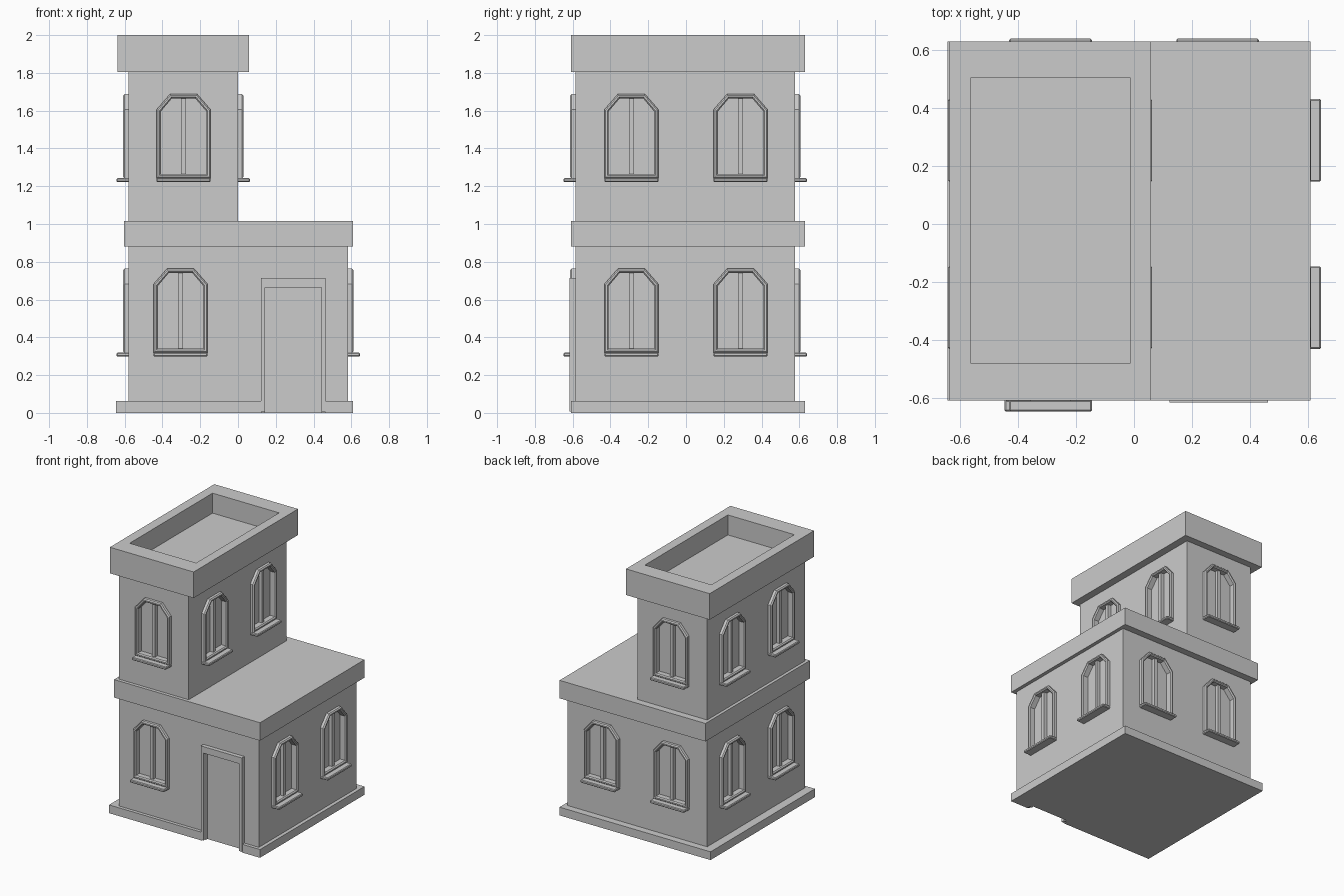
import bpy, bmesh
from math import radians
from mathutils import Matrix, Vector

if "Cube" in bpy.data.objects:
    bpy.data.objects.remove(bpy.data.objects["Cube"])


def finish(name, bm):
    bmesh.ops.recalc_face_normals(bm, faces=bm.faces)
    mesh = bpy.data.meshes.new(name)
    bm.to_mesh(mesh)
    bm.free()
    ob = bpy.data.objects.new(name, mesh)
    bpy.context.collection.objects.link(ob)
    return ob


def add_box(bm, lo, hi, mat=Matrix(), bevel=0.0):
    lo, hi = Vector(lo), Vector(hi)
    size = hi - lo
    m = mat @ Matrix.Translation((lo + hi) / 2) @ Matrix.Diagonal((*size, 1))
    verts = bmesh.ops.create_cube(bm, size=1, matrix=m)["verts"]
    if bevel:
        edges = list({e for v in verts for e in v.link_edges})
        bmesh.ops.bevel(bm, geom=edges, offset=bevel, segments=1, affect='EDGES')


def box(name, lo, hi, bevel=0.0):
    bm = bmesh.new()
    add_box(bm, lo, hi, bevel=bevel)
    return finish(name, bm)


def cut(ob, cutter):
    mod = ob.modifiers.new("openings", 'BOOLEAN')
    mod.operation = 'DIFFERENCE'
    mod.solver = 'EXACT'
    mod.object = cutter
    bpy.context.view_layer.objects.active = ob
    bpy.ops.object.modifier_apply(modifier=mod.name)


def outline(t):
    # window outline with clipped top corners, inset by t
    k = 0.414 * t
    a, b = 0.143 - t, 0.0715 - k
    return [(-a, 0.02 + t), (a, 0.02 + t), (a, 0.384 - k),
            (b, 0.466 - t), (-b, 0.466 - t), (-a, 0.384 - k)]


def loft(bm, rings, mat, caps):
    # rings: (inset, depth) pairs swept through the window outline
    loops = [[bm.verts.new(mat @ Vector((u, v, d))) for u, v in outline(t)]
             for t, d in rings]
    pairs = list(zip(loops, loops[1:]))
    if caps:
        bm.faces.new(loops[0])
        bm.faces.new(loops[-1])
    else:
        pairs.append((loops[-1], loops[0]))
    for p, q in pairs:
        n = len(p)
        for i in range(n):
            j = (i + 1) % n
            bm.faces.new((p[i], p[j], q[j], q[i]))


# Main masses
lower = box("ground_floor_walls", (-0.58, -0.585, 0), (0.583, 0.577, 0.95))
upper = box("upper_floor_walls", (-0.58, -0.585, 0.95), (0, 0.577, 1.83))
base = box("base_plinth", (-0.645, -0.61, 0), (0.61, 0.63, 0.062))
box("first_floor_cornice", (-0.603, -0.61, 0.88), (0.61, 0.63, 1.015))
parapet = box("roof_parapet", (-0.638, -0.61, 1.804), (0.058, 0.63, 2.0))

# Sunken roof
roof_cut = box("roof_cutter", (-0.565, -0.48, 1.85), (-0.012, 0.505, 2.2))
cut(parapet, roof_cut)

# Window positions: side angle, wall distance, offset along wall, sill height
FRONT, RIGHT, BACK, LEFT = 0, 90, 180, -90
LOW, HIGH = 0.298, 1.222
low_spots = [(FRONT, 0.585, -0.304, LOW)]
high_spots = [(FRONT, 0.585, -0.288, HIGH), (BACK, 0.577, 0.288, HIGH)]
for s in (-0.289, 0.289):
    low_spots += [(RIGHT, 0.583, s, LOW), (LEFT, 0.58, s, LOW), (BACK, 0.577, s, LOW)]
    high_spots += [(RIGHT, 0.0, s, HIGH), (LEFT, 0.58, s, HIGH)]


def wall_matrix(angle, dist, u, z):
    local = Matrix(((1, 0, 0, u), (0, 0, -1, -dist), (0, 1, 0, z), (0, 0, 0, 1)))
    return Matrix.Rotation(radians(angle), 4, 'Z') @ local


cutters = [roof_cut]
for label, walls, spots in (("ground", lower, low_spots), ("upper", upper, high_spots)):
    holes, frames, sills, bars = (bmesh.new() for _ in range(4))
    for spot in spots:
        m = wall_matrix(*spot)
        loft(holes, [(0.02, -0.02), (0.02, 0.05)], m, True)
        loft(frames, [(0, -0.01), (0, 0.02), (0.007, 0.028), (0.016, 0.028),
                      (0.023, 0.02), (0.023, -0.022)], m, False)
        add_box(sills, (-0.143, 0, -0.01), (0.143, 0.021, 0.063), m, 0.005)
        add_box(bars, (-0.013, 0.04, -0.03), (0.013, 0.446, 0.006), m)
    if walls is lower:
        # doorway recess shares the ground floor cutter
        add_box(holes, (0.143, -0.8, -0.1), (0.442, -0.567, 0.664))
    cutter = finish(label + "_opening_cutter", holes)
    cut(walls, cutter)
    cutters.append(cutter)
    finish(label + "_window_frames", frames)
    finish(label + "_window_sills", sills)
    finish(label + "_window_mullions", bars)

# Gap in the plinth for the door
notch = box("notch_cutter", (0.125, -0.8, -0.1), (0.46, -0.567, 0.2))
cut(base, notch)
cutters.append(notch)
for c in cutters:
    bpy.data.objects.remove(c)

# Door surround
for side, x0, x1 in (("left", 0.122, 0.144), ("right", 0.441, 0.463)):
    box("door_jamb_" + side, (x0, -0.616, 0.008), (x1, -0.56, 0.68))
box("door_lintel", (0.122, -0.616, 0.664), (0.463, -0.56, 0.713))
